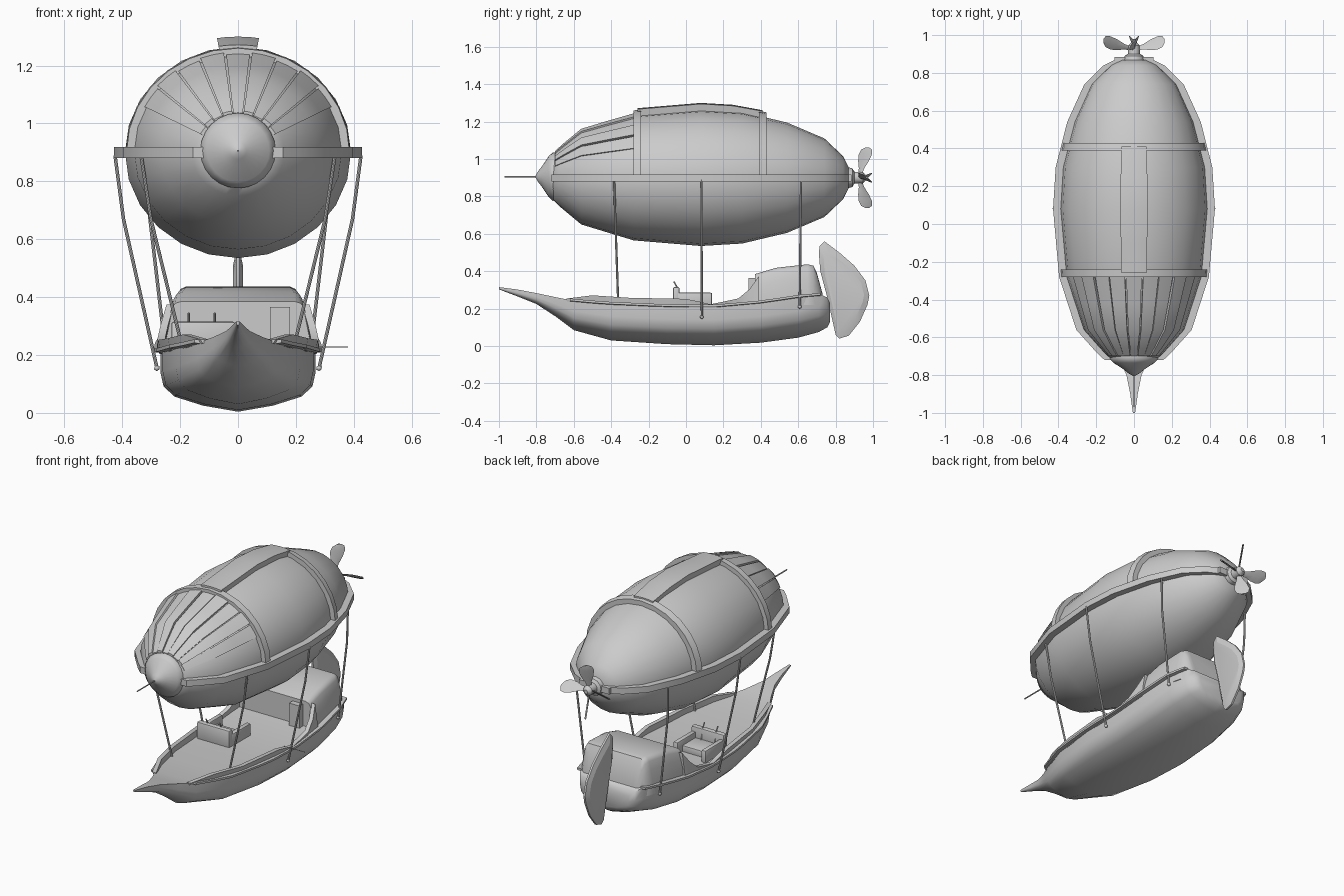
import bpy, bmesh, math
from mathutils import Vector

old = bpy.data.objects.get("Cube")
if old:
    bpy.data.objects.remove(old)

grey = bpy.data.materials.new("plain grey")
grey.use_nodes = True
grey.diffuse_color = (0.6, 0.6, 0.6, 1)
grey.node_tree.nodes["Principled BSDF"].inputs["Base Color"].default_value = (0.6, 0.6, 0.6, 1)


def finish(name, bm, angle=35):
    bmesh.ops.remove_doubles(bm, verts=bm.verts, dist=0.0002)
    bmesh.ops.recalc_face_normals(bm, faces=bm.faces)
    mesh = bpy.data.meshes.new(name)
    bm.to_mesh(mesh)
    bm.free()
    mesh.materials.append(grey)
    ob = bpy.data.objects.new(name, mesh)
    bpy.context.collection.objects.link(ob)
    bpy.ops.object.select_all(action='DESELECT')
    ob.select_set(True)
    bpy.context.view_layer.objects.active = ob
    bpy.ops.object.shade_smooth_by_angle(angle=math.radians(angle))
    return ob


def loft(name, rings, angle=35):
    """Skin a run of closed cross-sections and cap both ends."""
    bm = bmesh.new()
    rows = [[bm.verts.new(p) for p in ring] for ring in rings]
    n = len(rows[0])
    for a, b in zip(rows, rows[1:]):
        for i in range(n):
            bm.faces.new((a[i], a[(i + 1) % n], b[(i + 1) % n], b[i]))
    bm.faces.new(rows[0])
    bm.faces.new(rows[-1])
    return finish(name, bm, angle)


def tube(name, points, radius, sides=8):
    rings = []
    for i, p in enumerate(points):
        d = (Vector(points[min(i + 1, len(points) - 1)]) - Vector(points[max(i - 1, 0)])).normalized()
        u = d.orthogonal().normalized()
        v = d.cross(u)
        rings.append([Vector(p) + radius * (u * math.cos(t) + v * math.sin(t))
                      for t in [math.tau * k / sides for k in range(sides)]])
    return loft(name, rings)


def box(name, lo, hi, bevel=0.0):
    bm = bmesh.new()
    bmesh.ops.create_cube(bm, size=1)
    for v in bm.verts:
        v.co = [(a + b) / 2 + c * (b - a) for a, b, c in zip(lo, hi, v.co)]
    if bevel:
        bmesh.ops.bevel(bm, geom=bm.edges[:], offset=bevel, segments=2, affect='EDGES', profile=0.5)
    return finish(name, bm)


def lerp(table, y, col=1):
    for a, b in zip(table, table[1:]):
        if y <= b[0]:
            t = max(0, (y - a[0]) / (b[0] - a[0]))
            return a[col] + t * (b[col] - a[col])
    return table[-1][col]


# Envelope: (y, radius)
AXIS, WIDE = 0.90, 1.07
skin = [(-0.72, 0.11), (-0.68, 0.15), (-0.56, 0.25), (-0.28, 0.335), (0.08, 0.365), (0.3, 0.352),
        (0.54, 0.295), (0.74, 0.21), (0.84, 0.115), (0.868, 0.06)]


def on_skin(y, t, off=0.0):
    r = lerp(skin, y) + off
    return (WIDE * r * math.sin(t), y, AXIS + r * math.cos(t))


def shell(name, ys, angles, off, inner=-0.012):
    """Raised slab that follows the envelope; angles are measured from the top."""
    return loft(name, [[on_skin(y, t, off) for t in angles] +
                       [on_skin(y, t, inner) for t in reversed(angles)] for y in ys])


def spread(a, b, n):
    return [a + (b - a) * i / n for i in range(n + 1)]


loft("envelope", [[on_skin(y, t) for t in spread(0, math.tau, 24)[:-1]] for y, r in skin], 45)

# Nose cap and needle
cap = [(-0.805, 0.004), (-0.79, 0.03), (-0.77, 0.055), (-0.735, 0.108), (-0.712, 0.13), (-0.69, 0.125)]
loft("nose_cap", [[(r * math.sin(t), y, AXIS + 0.006 + r * math.cos(t))
                   for t in spread(0, math.tau, 24)[:-1]] for y, r in cap], 60)
tube("nose_needle", [(0, -0.97, 0.905), (0, -0.78, 0.905)], 0.004, 6)

# Hoops, top ridge and front panels
half = spread(-math.pi / 2, math.pi / 2, 14)
shell("front_hoop", [-0.28, -0.24], half, 0.025)
shell("rear_hoop", [0.39, 0.43], half, 0.028)
shell("top_ridge", [-0.26, -0.1, 0.08, 0.25, 0.41], [-0.17, -0.11, 0, 0.11, 0.17], 0.035)
for i in range(9):
    mid = math.radians(-56 + 14 * i)
    shell("front_panel", [-0.70, -0.66, -0.56, -0.42, -0.27],
          spread(mid - 0.112, mid + 0.112, 2), 0.014 if i % 2 else 0.007)

# Horizontal belt round the envelope
ring_ys = [-0.72] + [y for y, r in skin[1:]] + [0.885]
for s in (-1, 1):
    rings = []
    for y in ring_ys:
        x = WIDE * lerp(skin, y)
        rings.append([(s * (x - 0.03), y, 0.88), (s * (x + 0.038), y, 0.88),
                      (s * (x + 0.038), y, 0.918), (s * (x - 0.03), y, 0.918)])
    loft("belt", rings)

# Propeller
loft("propeller_hub", [[(r * math.sin(t), y, AXIS + r * math.cos(t)) for t in spread(0, math.tau, 12)[:-1]]
                       for y, r in [(0.85, 0.06), (0.89, 0.05), (0.9, 0.032), (0.945, 0.03), (0.965, 0.012)]])
blade = [(0.01, 0.012), (0.05, 0.018), (0.09, 0.036), (0.125, 0.044), (0.15, 0.036), (0.162, 0.012)]
for k in range(4):
    a = k * math.pi / 2
    out, side = Vector((math.sin(a), 0, math.cos(a))), Vector((math.cos(a), 0, -math.sin(a)))
    back = Vector((0, 1, 0))
    chord, thick = side * 0.6 + back * 0.8, (side * 0.8 - back * 0.6) * 0.005
    rings = []
    for r, w in blade:
        c = Vector((0, 0.925, AXIS)) + out * r + back * r * 0.27
        rings.append([c + chord * w, c + thick, c - chord * w, c - thick])
    loft("propeller_blade", rings, 60)

# Hull: (y, half width, keel height, deck height)
hull = [(-1.0, 0.006, 0.303, 0.315), (-0.9, 0.02, 0.265, 0.302), (-0.8, 0.04, 0.225, 0.283),
        (-0.7, 0.085, 0.16, 0.262), (-0.6, 0.14, 0.085, 0.242), (-0.4, 0.215, 0.03, 0.228),
        (-0.1, 0.26, 0.01, 0.215), (0.15, 0.268, 0.004, 0.213), (0.4, 0.265, 0.018, 0.235),
        (0.6, 0.245, 0.045, 0.265), (0.71, 0.215, 0.075, 0.28), (0.755, 0.185, 0.1, 0.26), (0.77, 0.15, 0.13, 0.23)]
section = [(0, 0), (0.45, 0.1), (0.82, 0.25), (0.96, 0.42), (1, 0.65), (1, 1)]
rings = []
for y, w, lo, hi in hull:
    side = [(w * u, y, lo + (hi - lo) * v) for u, v in section]
    rings.append(side + [(-x, yy, z) for x, yy, z in reversed(side[1:])])
loft("hull", rings, 40)

# Bulwarks, with a low gangway amidships: (y, height above deck)
wall = [(-0.64, 0.004), (-0.5, 0.036), (-0.3, 0.034), (0.0, 0.038), (0.08, 0.022), (0.13, 0.01),
        (0.2, 0.02), (0.28, 0.03), (0.34, 0.075), (0.39, 0.14)]
for s in (-1, 1):
    rings, rail = [], []
    for y, h in wall:
        x, z = lerp(hull, y), lerp(hull, y, 3)
        lean = max(0, h - 0.04) * 0.3
        rings.append([(s * (x - 0.014), y, z - 0.01), (s * (x + 0.004), y, z - 0.01),
                      (s * (x + 0.012 - lean), y, z + h), (s * (x - 0.014 - lean), y, z + h)])
    loft("bulwark", rings)
    for y in spread(-0.62, 0.72, 12):
        x, z = lerp(hull, y), lerp(hull, y, 3)
        rail.append([(s * (x - 0.01), y, z - 0.008), (s * (x + 0.022), y, z - 0.004),
                     (s * (x + 0.022), y, z + 0.008), (s * (x - 0.01), y, z + 0.008)])
    loft("rubbing_rail", rail)

# Cabin: (y, half width, roof height)
cabin = [(0.37, 0.258, 0.385), (0.48, 0.252, 0.418), (0.65, 0.235, 0.437), (0.68, 0.228, 0.43),
         (0.7, 0.215, 0.39), (0.73, 0.2, 0.28)]
arch = [(1, 0), (0.98, 0.35), (0.93, 0.65), (0.88, 0.88), (0.84, 0.96), (0.76, 1)]
rings = []
for y, w, top in cabin:
    side = [(w * u, y, 0.22 + (top - 0.22) * v) for u, v in arch]
    rings.append(side + [(-x, yy, z) for x, yy, z in reversed(side)])
loft("cabin", rings, 40)
box("cabin_door", (0.11, 0.335, 0.22), (0.18, 0.38, 0.365))

# Bench facing the stern
box("bench_back", (-0.23, -0.07, 0.2), (-0.01, -0.035, 0.315), 0.008)
box("bench_seat", (-0.22, -0.05, 0.2), (-0.02, 0.09, 0.25), 0.006)
for x in (-0.23, -0.04):
    box("bench_arm", (x, -0.05, 0.2), (x + 0.03, 0.14, 0.285), 0.008)
for x in (-0.17, -0.08):
    tube("control_lever", [(x, -0.03, 0.25), (x, -0.045, 0.31), (x, -0.065, 0.345)], 0.004, 6)
tube("side_peg", [(0.24, 0.1, 0.228), (0.38, 0.1, 0.228)], 0.002, 6)

# Tail fin: outline in (y, z), thicker in the middle
fin = [(0.74, 0.56), (0.715, 0.535), (0.71, 0.5), (0.718, 0.4), (0.75, 0.28), (0.78, 0.15), (0.80, 0.06),
       (0.82, 0.04), (0.87, 0.055), (0.93, 0.13), (0.97, 0.22), (0.98, 0.27), (0.96, 0.35), (0.9, 0.43), (0.82, 0.5)]


def fin_ring(x, k):
    return [(x, 0.84 + (y - 0.84) * k, 0.29 + (z - 0.29) * k) for y, z in fin]


loft("tail_fin", [fin_ring(-0.018, 0.8), fin_ring(-0.006, 1), fin_ring(0.006, 1), fin_ring(0.018, 0.8)], 20)

# Suspension ropes, with a knob at each foot
ropes = [((0.335, -0.385, 0.89), (0.175, -0.36, 0.155)), ((0.425, 0.082, 0.89), (0.28, 0.085, 0.155)),
         ((0.31, 0.615, 0.89), (0.25, 0.608, 0.21))]
for s in (-1, 1):
    for top, foot in ropes:
        a, b = [Vector((s * p[0], p[1], p[2])) for p in (top, foot)]
        bend = a.lerp(b, 0.3) + Vector((s * 0.014, 0, 0))
        tube("rope", [a, bend, b], 0.006)
        bm = bmesh.new()
        bmesh.ops.create_icosphere(bm, subdivisions=1, radius=0.011)
        bmesh.ops.translate(bm, verts=bm.verts, vec=b)
        finish("rope_knob", bm, 60)
